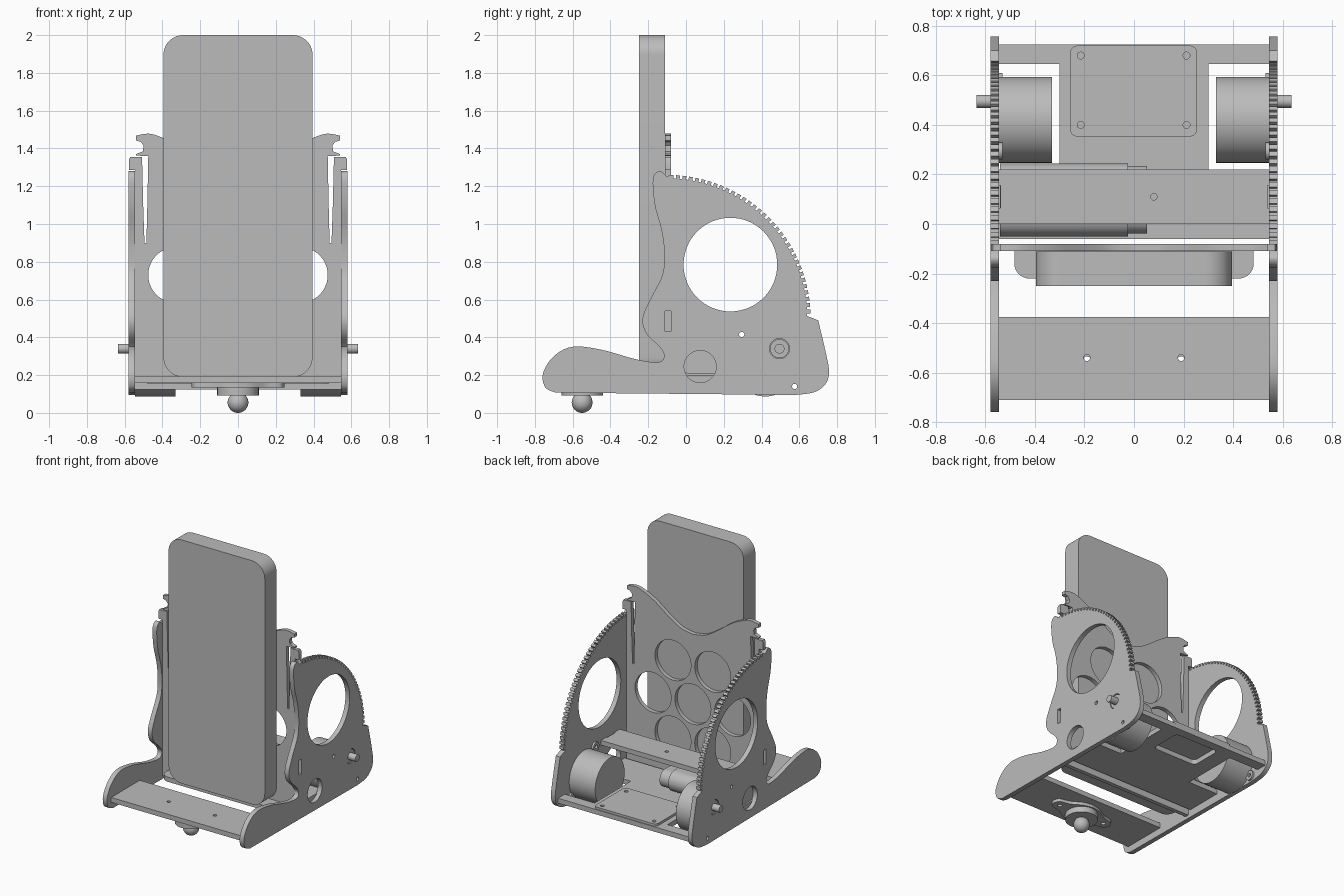
import bpy, bmesh
from math import sin, cos, pi, radians
from mathutils import Matrix, Vector

cube = bpy.data.objects.get("Cube")
if cube:
    bpy.data.objects.remove(cube)

grey = bpy.data.materials.new("plain grey")
grey.use_nodes = True
COLOR = (0.5, 0.5, 0.5, 1)
grey.diffuse_color = COLOR
grey.node_tree.nodes["Principled BSDF"].inputs["Base Color"].default_value = COLOR

# Columns send (profile u, profile v, depth) to world axes
AXES = {
    "x": Matrix(((0, 0, 1), (1, 0, 0), (0, 1, 0))),
    "y": Matrix(((1, 0, 0), (0, 0, -1), (0, 1, 0))),
    "z": Matrix.Identity(3),
}
parts = []


def finish(name, bm):
    mesh = bpy.data.meshes.new(name)
    bmesh.ops.recalc_face_normals(bm, faces=bm.faces)
    bm.to_mesh(mesh)
    bm.free()
    mesh.materials.clear()
    mesh.materials.append(grey)
    obj = bpy.data.objects.new(name, mesh)
    bpy.context.collection.objects.link(obj)
    parts.append(obj)
    return obj


def plate(name, axis, low, high, *loops):
    """Extrude an outline (first loop) with holes (other loops) along an axis."""
    curve = bpy.data.curves.new(name, "CURVE")
    curve.dimensions = "2D"
    curve.fill_mode = "BOTH"
    curve.extrude = (high - low) / 2
    for loop in loops:
        spline = curve.splines.new("POLY")
        spline.points.add(len(loop) - 1)
        for point, (u, v) in zip(spline.points, loop):
            point.co = (u, v, 0, 1)
        spline.use_cyclic_u = True
    temp = bpy.data.objects.new(name, curve)
    mesh = bpy.data.meshes.new_from_object(temp)
    bm = bmesh.new()
    bm.from_mesh(mesh)
    bpy.data.objects.remove(temp)
    bpy.data.curves.remove(curve)
    bpy.data.meshes.remove(mesh)
    bmesh.ops.remove_doubles(bm, verts=bm.verts, dist=1e-5)
    middle = (low + high) / 2
    shift = Vector([middle if a == axis else 0 for a in "xyz"])
    for vert in bm.verts:
        vert.co = AXES[axis] @ vert.co + shift
    return finish(name, bm)


def circle(u, v, r, n=48):
    return [(u + r * cos(2 * pi * i / n), v + r * sin(2 * pi * i / n)) for i in range(n)]


def rect(u0, u1, v0, v1):
    return [(u0, v0), (u1, v0), (u1, v1), (u0, v1)]


def rounded(u0, u1, v0, v1, r, n=8):
    corners = [(u1 - r, v1 - r), (u0 + r, v1 - r), (u0 + r, v0 + r), (u1 - r, v0 + r)]
    return [(cu + r * cos(pi / 2 * (k + i / n)), cv + r * sin(pi / 2 * (k + i / n)))
            for k, (cu, cv) in enumerate(corners) for i in range(n + 1)]


def smooth(points, steps=5):
    """Catmull-Rom curve through the points."""
    pts = [Vector(p) for p in points]
    pts = [pts[0]] + pts + [pts[-1]]
    out = []
    for a, b, c, d in zip(pts, pts[1:], pts[2:], pts[3:]):
        for i in range(steps):
            t = i / steps
            p = b + (c - a) * t / 2 + (2 * a - 5 * b + 4 * c - d) * t * t / 2 \
                + (3 * b - a - 3 * c + d) * t ** 3 / 2
            out.append(tuple(p))
    return out + [tuple(points[-1])]


def mirrored(half):
    return half + [(-u, v) for u, v in reversed(half) if abs(u) > 1e-6]


# Side plates: toothed quadrant at the back, flowing edge and foot at the front
teeth = []
count = 34
for i in range(count):
    for part, r in ((0, 0.742), (0.4, 0.742), (0.4, 0.76), (1, 0.76)):
        a = radians(1 + 88 * (i + part) / count)
        teeth.append((-0.1 + r * cos(a), 0.5 + r * sin(a)))
back_corner = smooth([(0.58, 0.095), (0.68, 0.11), (0.74, 0.155), (0.757, 0.22), (0.74, 0.32), (0.7, 0.49)])
front_edge = smooth([(-0.1, 1.25), (-0.14, 1.28), (-0.175, 1.24), (-0.165, 1.1), (-0.13, 0.97),
                     (-0.115, 0.85), (-0.125, 0.73), (-0.19, 0.6), (-0.23, 0.5), (-0.21, 0.42),
                     (-0.14, 0.35), (-0.115, 0.3), (-0.15, 0.268), (-0.27, 0.285), (-0.45, 0.335),
                     (-0.6, 0.35), (-0.7, 0.3), (-0.757, 0.21), (-0.745, 0.135), (-0.69, 0.107)])
side_outline = back_corner + teeth + front_edge

for side, s in (("left", 1), ("right", -1)):
    def span(a, b):
        return sorted((s * a, s * b))

    plate(side + "_side_plate", "x", *span(0.545, 0.58), side_outline,
          circle(0.235, 0.785, 0.248, 64), circle(0.075, 0.245, 0.085),
          circle(0.495, 0.34, 0.053, 32), circle(0.295, 0.415, 0.014, 16),
          circle(0.575, 0.14, 0.014, 16), rect(-0.11, -0.08, 0.43, 0.54))
    # Gear motor with offset shaft and screw ears
    plate(side + "_motor", "x", *span(0.332, 0.545), circle(0.42, 0.26, 0.173, 64))
    plate(side + "_motor_boss", "x", *span(0.53, 0.575), circle(0.495, 0.34, 0.05, 32))
    plate(side + "_motor_shaft", "x", *span(0.54, 0.635), circle(0.495, 0.34, 0.026, 24))
    for ear, y, z in (("upper", 0.295, 0.415), ("lower", 0.575, 0.14)):
        plate(f"{side}_motor_{ear}_ear", "x", *span(0.53, 0.545),
              circle(y, z, 0.035, 24), circle(y, z, 0.014, 16))

# Back panel with hooked ears, spring latches and a ring of lightening holes
ear_edge = smooth([(0, 1.25), (0.1, 1.27), (0.2, 1.33), (0.31, 1.41), (0.4, 1.457), (0.47, 1.478), (0.54, 1.468)])
latch = [(0.54, 1.442), (0.515, 1.435), (0.5, 1.415), (0.503, 1.385), (0.54, 1.37), (0.54, 1.362),
         (0.475, 1.36), (0.48, 1.1), (0.485, 0.9), (0.495, 0.9), (0.502, 1.1), (0.508, 1.355),
         (0.57, 1.355), (0.578, 1.34), (0.578, 1.285), (0.545, 1.285), (0.545, 0.125)]
panel_half = ear_edge + latch
pitch = 0.327
holes = [circle(0, 0.73, 0.148)]
holes += [circle(pitch * cos(k * pi / 3), 0.73 + pitch * sin(k * pi / 3), 0.148) for k in range(6)]
plate("back_panel", "y", -0.11, -0.08, mirrored(panel_half), *holes)

# Handset and the ledge it rests on
plate("handset", "y", -0.25, -0.112, rounded(-0.395, 0.395, 0.19, 2.0, 0.105, 12))
ledge = [(0.483, -0.08)] + [(0.423 + 0.06 * cos(a), -0.16 - 0.06 * sin(a))
                            for a in [i * pi / 16 for i in range(9)]]
plate("handset_ledge", "z", 0.155, 0.19, mirrored(ledge))

# Floor plates
plate("front_floor", "z", 0.157, 0.193, rect(-0.55, 0.55, -0.71, -0.375),
      circle(-0.19, -0.54, 0.013, 16), circle(0.19, -0.54, 0.013, 16))
floor_half = [(0.55, -0.06), (0.55, 0.22), (0.3, 0.22), (0.3, 0.645), (0.55, 0.645), (0.55, 0.725)]
plate("rear_floor", "z", 0.157, 0.193, mirrored(floor_half),
      rounded(-0.18, 0.18, 0.42, 0.66, 0.03))
plate("circuit_cover", "z", 0.193, 0.21, rounded(-0.258, 0.255, 0.353, 0.72, 0.03),
      *[circle(x, y, 0.014, 16) for x in (-0.215, 0.212) for y in (0.4, 0.68)])

# Upper shelf, notched at both ends
shelf_half = [(0.55, 0), (0.55, 0.065), (0.538, 0.065), (0.538, 0.155), (0.55, 0.155), (0.55, 0.22)]
plate("upper_shelf", "z", 0.395, 0.43, mirrored(shelf_half), circle(0.08, 0.11, 0.013, 16))

# Battery pack under the shelf
plate("battery_pack", "x", -0.54, -0.025, rounded(-0.05, 0.245, 0.195, 0.345, 0.074))
plate("battery_cap", "x", -0.025, 0.053, rounded(-0.038, 0.235, 0.207, 0.333, 0.062))

# Ball caster under the front floor
flange = smooth([(0, 0.12), (0.07, 0.105), (0.15, 0.06), (0.225, 0.04), (0.245, 0)])
flange_half = flange + [(u, -v) for u, v in reversed(flange[:-1])]
plate("caster_flange", "z", 0.135, 0.157, [(u, v - 0.55) for u, v in mirrored(flange_half)],
      circle(-0.19, -0.55, 0.016, 16), circle(0.19, -0.55, 0.016, 16))
plate("caster_housing", "z", 0.093, 0.135, circle(0, -0.55, 0.11))
ball = bmesh.new()
bmesh.ops.create_uvsphere(ball, u_segments=32, v_segments=16, radius=0.055,
                          matrix=Matrix.Translation((0, -0.55, 0.055)))
finish("caster_ball", ball)

# Smooth the curved walls and keep the edges crisp
bpy.ops.object.select_all(action="DESELECT")
for obj in parts:
    obj.select_set(True)
bpy.context.view_layer.objects.active = parts[0]
bpy.ops.object.shade_smooth_by_angle(angle=radians(30))
